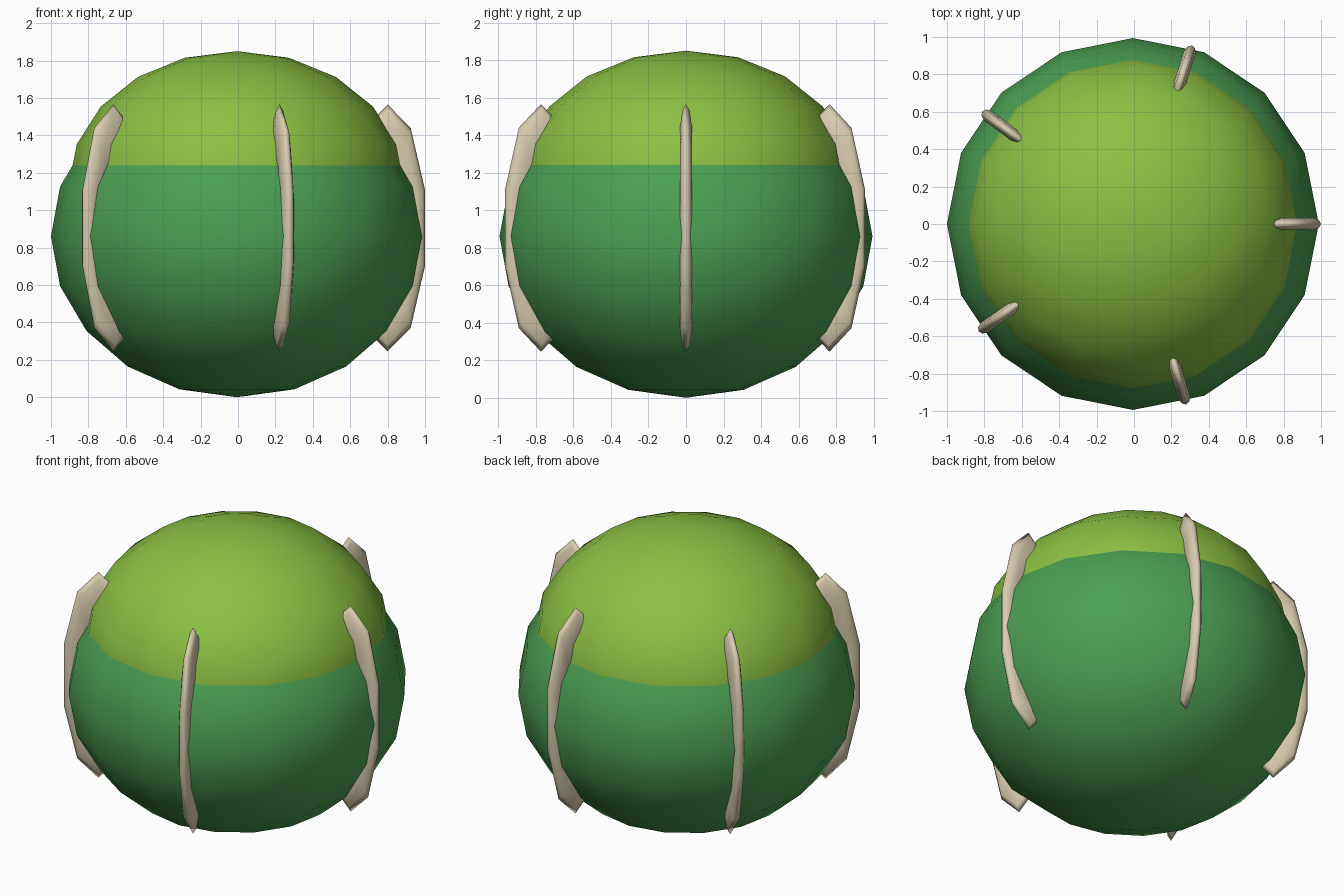
import bpy, math
from mathutils import Matrix, Vector

if "Cube" in bpy.data.objects:
    bpy.data.objects.remove(bpy.data.objects["Cube"])

CX = -0.006  # plan offset that centres the whole model


def material(name, rgb):
    def lin(c):
        c /= 255
        return c / 12.92 if c <= 0.04045 else ((c + 0.055) / 1.055) ** 2.4
    m = bpy.data.materials.new(name)
    m.diffuse_color = (*[lin(c) for c in rgb], 1)
    m.use_nodes = True
    m.node_tree.nodes["Principled BSDF"].inputs["Base Color"].default_value = m.diffuse_color
    return m


def finish(name, mat):
    ob = bpy.context.object
    ob.name = name
    ob.data.materials.append(mat)
    ob.data.shade_smooth()
    return ob


def squashed_ball(name, radius, half_height, z, mat):
    bpy.ops.mesh.primitive_uv_sphere_add(segments=16, ring_count=10, radius=1)
    ob = finish(name, mat)
    ob.data.transform(Matrix.Translation((CX, 0, z))
                      @ Matrix.Diagonal((radius, radius, half_height, 1)))
    return ob


dark_green = material("dark green", (76, 160, 82))
light_green = material("light green", (139, 192, 66))
cream = material("cream", (216, 204, 174))

# Round body and the lighter cap that swells out of its top
squashed_ball("body", 0.994, 0.86, 0.86, dark_green)
squashed_ball("cap", 0.90, 0.72, 1.13, light_green)

# Five thin upright rings, sunk into the body so only the outer ribs show
for i in range(5):
    a = i * 1.25
    out = Vector((math.cos(a), math.sin(a), 0))
    side = Vector((0, 0, 1)).cross(out)
    bpy.ops.mesh.primitive_torus_add(major_segments=10, minor_segments=10,
                                     major_radius=0.72, minor_radius=0.28)
    ob = finish(f"rib_{i + 1}", cream)
    turn = Matrix((Vector((0, 0, 1)), out, side)).transposed().to_4x4()
    centre = out * 0.806 + Vector((CX, 0, 0.905))
    ob.data.transform(Matrix.Translation(centre) @ turn
                      @ Matrix.Diagonal((0.66, 0.21, 0.034 / 0.28, 1)))
